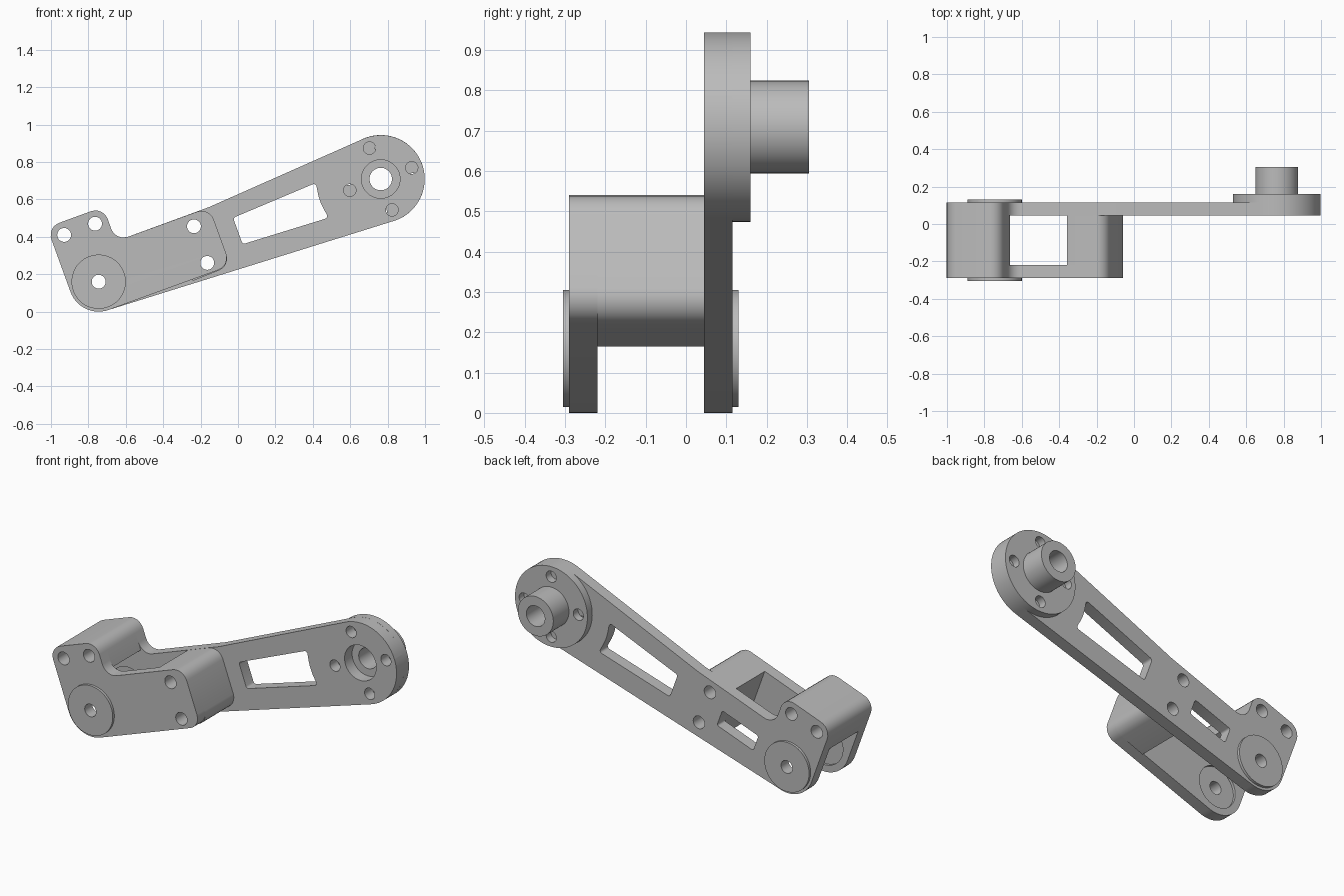
import bpy, bmesh, math
from mathutils import Matrix, Vector

cube = bpy.data.objects.get("Cube")
if cube:
    bpy.data.objects.remove(cube, do_unlink=True)

grey = bpy.data.materials.new("plain_grey")
grey.use_nodes = True
grey.diffuse_color = (0.5, 0.5, 0.5, 1)
grey.node_tree.nodes["Principled BSDF"].inputs["Base Color"].default_value = (0.5, 0.5, 0.5, 1)

# The arm is drawn lying along its own axis, then tilted up about the pivot
PLACE = (Matrix.Translation((-0.745, 0, 0.16))
         @ Matrix.Rotation(math.radians(-20), 4, 'Y')
         @ Matrix.Rotation(math.radians(90), 4, 'X'))


def circle(u, v, r, n=48):
    return [(u + r * math.cos(2 * math.pi * i / n), v + r * math.sin(2 * math.pi * i / n))
            for i in range(n)]


def rounded(corners):
    """Closed outline from (u, v, radius) corners, each replaced by an arc."""
    out = []
    for i, (u, v, r) in enumerate(corners):
        p = Vector((u, v))
        if r == 0:
            out.append(p)
            continue
        a = (Vector(corners[i - 1][:2]) - p).normalized()
        b = (Vector(corners[(i + 1) % len(corners)][:2]) - p).normalized()
        half = a.angle(b) / 2
        centre = p + (a + b).normalized() * r / math.sin(half)
        start = p + a * r / math.tan(half) - centre
        sweep = (math.pi - 2 * half) * (1 if a.cross(b) < 0 else -1)
        steps = max(4, round(r * 90))
        for k in range(steps + 1):
            t = sweep * k / steps
            c, s = math.cos(t), math.sin(t)
            out.append(centre + Vector((c * start.x - s * start.y, s * start.x + c * start.y)))
    return out


def slab(name, y0, y1, outline, holes=()):
    """Extrude an outline with holes between two depths."""
    curve = bpy.data.curves.new(name, 'CURVE')
    curve.dimensions = '2D'
    curve.fill_mode = 'BOTH'
    curve.extrude = (y1 - y0) / 2
    for loop in (outline, *holes):
        spline = curve.splines.new('POLY')
        spline.points.add(len(loop) - 1)
        for point, (u, v) in zip(spline.points, loop):
            point.co = (u, v, 0, 1)
        spline.use_cyclic_u = True
    obj = bpy.data.objects.new(name, curve)
    bpy.context.collection.objects.link(obj)
    bpy.ops.object.select_all(action='DESELECT')
    obj.select_set(True)
    bpy.context.view_layer.objects.active = obj
    bpy.ops.object.convert(target='MESH')
    obj = bpy.context.view_layer.objects.active
    mesh = obj.data
    mesh.transform(Matrix.Translation((0, (y0 + y1) / 2, 0)) @ PLACE)
    bm = bmesh.new()
    bm.from_mesh(mesh)
    bmesh.ops.remove_doubles(bm, verts=bm.verts, dist=0.0002)
    bmesh.ops.recalc_face_normals(bm, faces=bm.faces)
    bm.to_mesh(mesh)
    bm.free()
    mesh.materials.clear()
    mesh.materials.append(grey)
    bpy.ops.object.shade_smooth_by_angle(angle=math.radians(30))
    return obj


# Shared features
END = 1.605
BOLT = 0.037
head_holes = [circle(u, 0.298, BOLT) for u in (-0.088, 0.088)]
tail_holes = [circle(0.58, v, BOLT) for v in (-0.104, 0.104)]
bolts = head_holes + tail_holes
pivot_bore = circle(0, 0, BOLT)
pivot_recess = circle(0, 0, 0.12)
head = [(0.16, 0.172, 0.07), (0.16, 0.368, 0.07), (-0.16, 0.368, 0.07)]


def ring_holes(offset):
    angles = [math.radians(offset + 90 * k) for k in range(4)]
    return [circle(END + 0.176 * math.cos(a), 0.176 * math.sin(a), 0.033, 32) for a in angles]


# Long main plate with two windows
main_outline = rounded([(-0.16, -0.1525, 0.16), (1.84, -0.246, 0.235), (1.84, 0.251, 0.235),
                        (0.69, 0.173, 0)] + head)
small_window = rounded([(0.225, -0.05, 0.012), (0.475, -0.05, 0.012),
                        (0.475, 0.05, 0.012), (0.225, 0.05, 0.012)])
large_window = rounded([(0.792, -0.075, 0.015), (1.272, -0.099, 0.015), (1.256, 0, 0.3),
                        (1.272, 0.099, 0.015), (0.792, 0.075, 0.015)])
main_cuts = bolts + [small_window, large_window, circle(END, 0, 0.103)] + ring_holes(0)
slab("main_plate_inner", 0.045, 0.06, main_outline, main_cuts + [pivot_recess])
slab("main_plate_outer", 0.06, 0.115, main_outline, main_cuts + [pivot_bore])

# Short front plate
front_outline = rounded([(-0.16, -0.16, 0.16), (0.692, -0.16, 0.07), (0.692, 0.172, 0.07)] + head)
slab("front_plate_outer", -0.29, -0.235, front_outline, bolts + [pivot_bore])
slab("front_plate_inner", -0.235, -0.22, front_outline, bolts + [pivot_recess])

# Spacer blocks joining the plates
slab("head_block", -0.22, 0.045,
     rounded([(-0.16, 0.2, 0), (0.16, 0.2, 0)] + head[1:]), head_holes)
slab("tail_block", -0.22, 0.045,
     rounded([(0.475, -0.168, 0), (0.692, -0.162, 0.07), (0.692, 0.172, 0.07), (0.475, 0.172, 0)]),
     tail_holes)

# Pivot washers on both outer faces
for name, y0, y1 in (("front_washer", -0.305, -0.29), ("back_washer", 0.115, 0.13)):
    slab(name, y0, y1, circle(0, 0, 0.145, 64), [pivot_bore])

# End flange with its hollow shaft
end_bore = circle(END, 0, 0.06)
slab("end_flange", 0.115, 0.16, circle(END, 0, 0.235, 96), [end_bore] + ring_holes(70))
slab("end_shaft", 0.16, 0.305, circle(END, 0, 0.115, 64), [end_bore])
